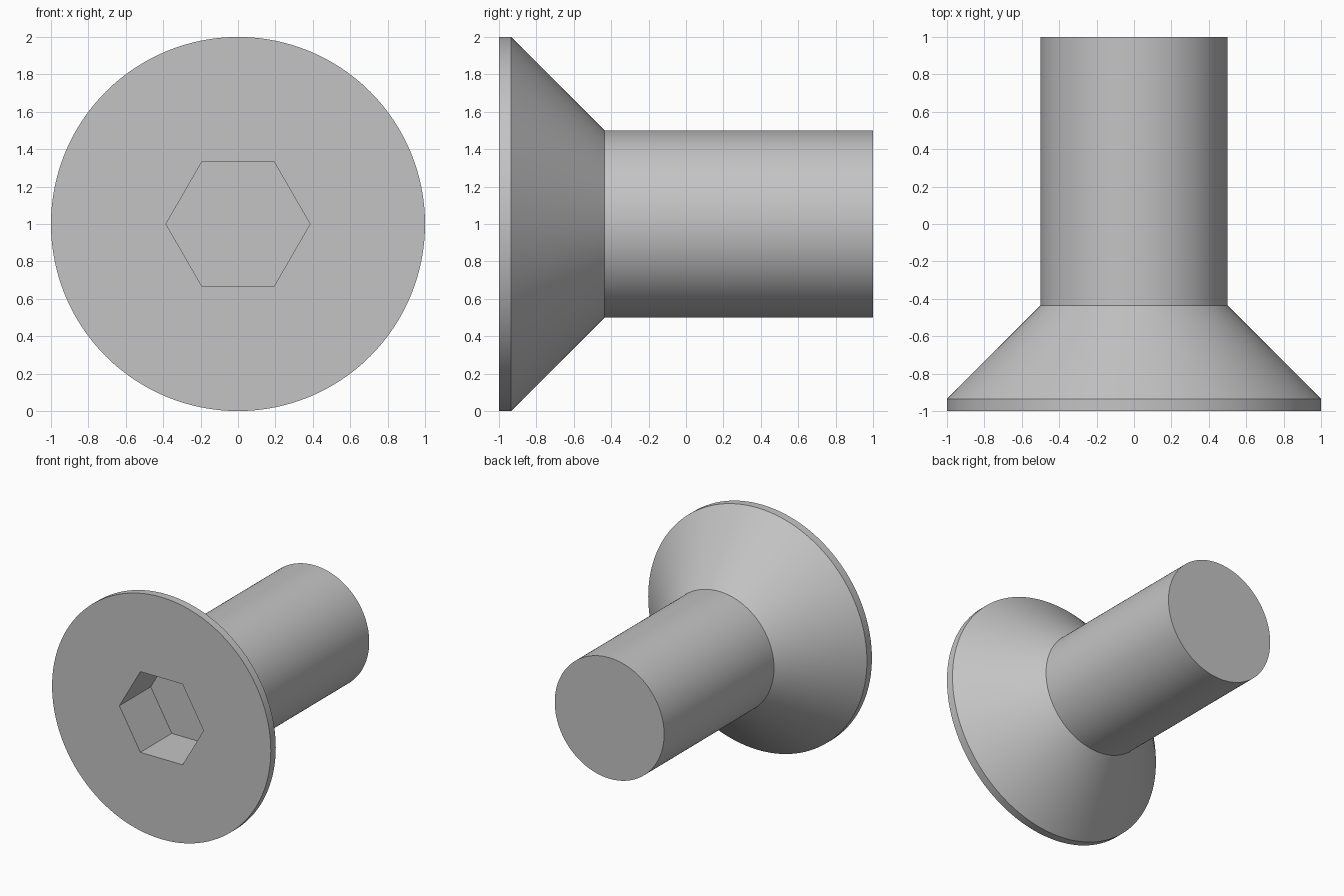
import bpy
import bmesh
from math import cos, sin, tau

cube = bpy.data.objects.get("Cube")
if cube:
    bpy.data.objects.remove(cube, do_unlink=True)

SEGMENTS = 128
SOCKET_RADIUS = 0.385
SOCKET_DEPTH = 0.41

steel = bpy.data.materials.new("grey_steel")
steel.use_nodes = True
colour = (0.55, 0.55, 0.55, 1)
steel.diffuse_color = colour
steel.node_tree.nodes["Principled BSDF"].inputs["Base Color"].default_value = colour


def turned(name, profile, sides):
    """Closed solid turned about the horizontal y axis at z = 1, from (radius, y) points."""
    bm = bmesh.new()
    rings = []
    for radius, y in profile:
        angles = [tau * i / sides for i in range(sides)]
        rings.append([bm.verts.new((radius * cos(a), y, 1 + radius * sin(a))) for a in angles])
    for a, b in zip(rings, rings[1:]):
        for i in range(sides):
            j = (i + 1) % sides
            bm.faces.new((a[i], a[j], b[j], b[i]))
    bm.faces.new(rings[0])
    bm.faces.new(rings[-1])
    bmesh.ops.recalc_face_normals(bm, faces=bm.faces)
    mesh = bpy.data.meshes.new(name)
    bm.to_mesh(mesh)
    bm.free()
    mesh.materials.append(steel)
    obj = bpy.data.objects.new(name, mesh)
    bpy.context.collection.objects.link(obj)
    return obj


# Countersunk head with its thin rim, running into the plain shank
screw = turned("countersunk_screw", [(1, -1), (1, -0.935), (0.5, -0.435), (0.5, 1)], SEGMENTS)

# Hexagonal drive socket, cut into the head
cutter = turned("socket_cutter", [(SOCKET_RADIUS, -1.2), (SOCKET_RADIUS, -1 + SOCKET_DEPTH)], 6)
cutter.hide_render = True

bpy.ops.object.select_all(action="DESELECT")
screw.select_set(True)
bpy.context.view_layer.objects.active = screw
socket = screw.modifiers.new("hex_socket", "BOOLEAN")
socket.operation = "DIFFERENCE"
socket.solver = "EXACT"
socket.object = cutter
bpy.ops.object.modifier_apply(modifier=socket.name)
bpy.data.objects.remove(cutter, do_unlink=True)

# Smooth round walls, crisp edges
bpy.ops.object.shade_smooth_by_angle(angle=0.5)
